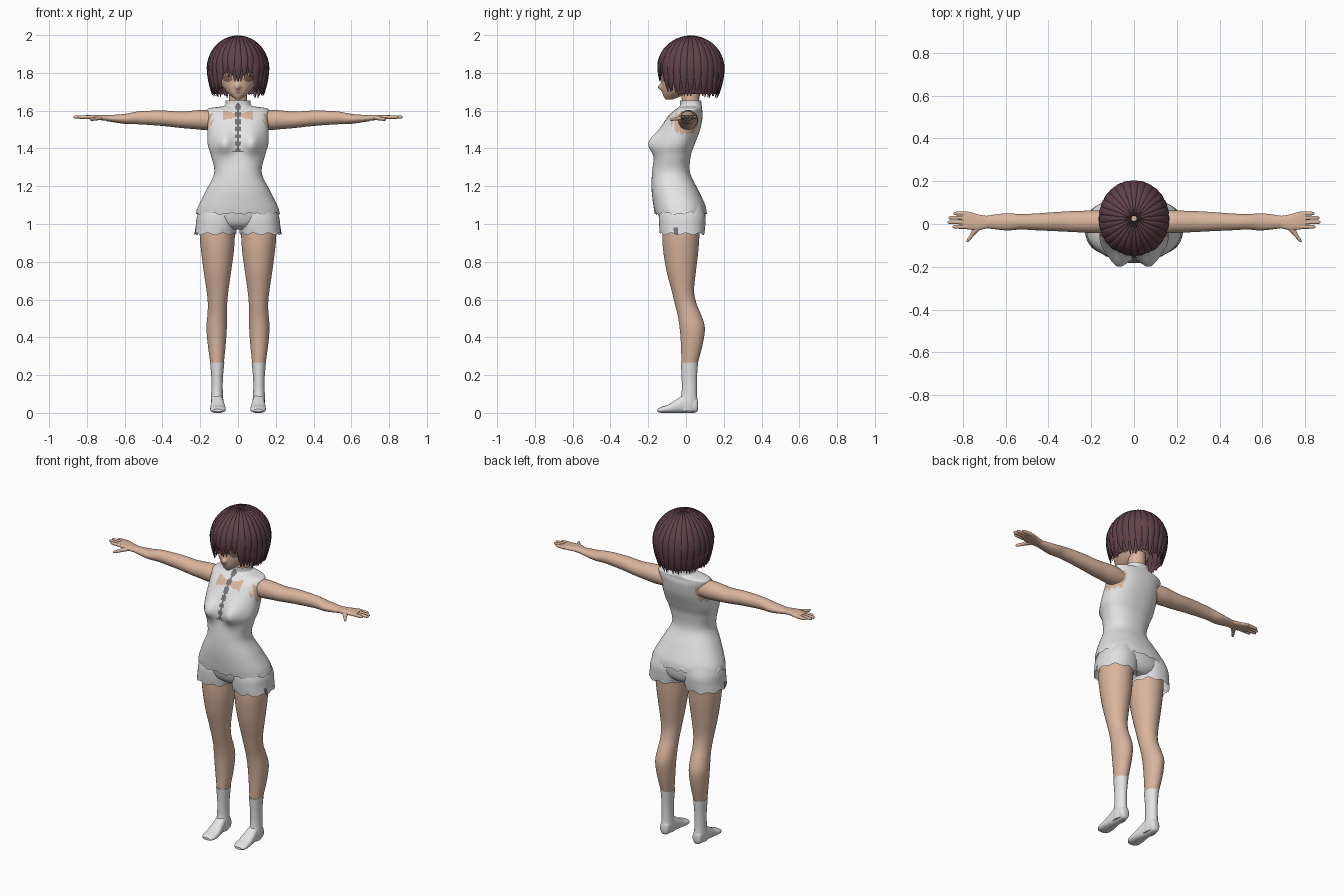
import bpy, bmesh, math, random
from mathutils import Vector

if "Cube" in bpy.data.objects:
    bpy.data.objects.remove(bpy.data.objects["Cube"])
random.seed(4)


def material(name, r, g, b):
    m = bpy.data.materials.new(name)
    m.use_nodes = True
    m.diffuse_color = (r, g, b, 1)
    m.node_tree.nodes["Principled BSDF"].inputs["Base Color"].default_value = (r, g, b, 1)
    return m


SKIN = material("skin", .70, .46, .34)
SHIRT = material("shirt_white", .78, .78, .78)
SHORTS = material("shorts_white", .74, .74, .75)
SOCK = material("sock_white", .78, .78, .78)
HAIR = material("hair_plum", .12, .055, .07)
TRIM = material("trim_grey", .18, .17, .18)
EYE = material("eye_brown", .22, .12, .09)


def finish(name, bm, mats, rule=None, mirror=False):
    bmesh.ops.recalc_face_normals(bm, faces=bm.faces[:])
    if rule:
        for f in bm.faces:
            f.material_index = rule(f.calc_center_median())
    me = bpy.data.meshes.new(name)
    bm.to_mesh(me)
    bm.free()
    for m in mats:
        me.materials.append(m)
    me.shade_smooth()
    me.set_sharp_from_angle(angle=math.radians(50))
    ob = bpy.data.objects.new(name, me)
    bpy.context.scene.collection.objects.link(ob)
    if mirror:
        ob.modifiers.new("mirror", "MIRROR").use_mirror_merge = False
    return ob


def smooth_rings(rings, steps):
    # Catmull-Rom interpolation between the given cross-sections
    out = []
    last = len(rings) - 1
    for i in range(last):
        quad = [rings[max(0, min(last, i + k))] for k in (-1, 0, 1, 2)]
        for s in range(steps):
            t = s / steps
            out.append([b + .5 * t * (c - a + t * (2 * a - 5 * b + 4 * c - d + t * (3 * (b - c) + d - a)))
                        for a, b, c, d in zip(*quad)])
    return out + [list(rings[-1])]


def bridge(bm, rows, cap):
    n = len(rows[0])
    for a, b in zip(rows, rows[1:]):
        for j in range(n):
            bm.faces.new((a[j], a[(j + 1) % n], b[(j + 1) % n], b[j]))
    if cap:
        bm.faces.new(rows[0])
        bm.faces.new(rows[-1])


def loft(name, rings, mats, axis="z", n=32, steps=5, cap=True, power=1, warp=None,
         rule=None, mirror=False, drop=None):
    # each ring: position on the axis, then low/high extents on the two other axes
    place = {"x": lambda t, u, v: (t, u, v), "y": lambda t, u, v: (u, t, v),
             "z": lambda t, u, v: (u, v, t)}[axis]
    bm = bmesh.new()
    rows = []
    for t, u0, u1, v0, v1 in smooth_rings(rings, steps):
        row = []
        for j in range(n):
            a = 2 * math.pi * (j + .5) / n
            c, s = (math.copysign(abs(k) ** power, k) for k in (math.cos(a), math.sin(a)))
            p = Vector(place(t, (u0 + u1 + (u1 - u0) * c) / 2, (v0 + v1 + (v1 - v0) * s) / 2))
            if warp:
                warp(p)
            row.append(bm.verts.new(p))
        rows.append(row)
    bridge(bm, rows, cap)
    if drop:
        gone = [f for f in bm.faces if drop(f.calc_center_median())]
        bmesh.ops.delete(bm, geom=gone, context="FACES")
    return finish(name, bm, mats, rule, mirror)


def even(*rings):
    # rings that are symmetric in x: (z, half width, front, back)
    return [(z, -w, w, f, b) for z, w, f, b in rings]


# Shirt with bust, ragged hem, chest opening, lacing and arm holes
def shirt_warp(p):
    if p.y < -.06:
        p.y -= .046 * math.exp(-((abs(p.x) - .075) / .05) ** 2 - ((p.z - 1.43) / .06) ** 2)
    if p.z < 1.075:
        a = math.atan2(p.y, p.x)
        p.z += .008 * math.sin(17 * a) * math.sin(7 * a + 1)


def shirt_rule(c):
    x = abs(c.x)
    if c.y < -.02:
        width = .026 if c.z < 1.39 else .012 + .005 * math.sin(c.z * 160)
        if x < width and 1.38 < c.z < 1.64:
            return 2
        if x < .082 and abs(c.z - 1.576) < .008 + .22 * x:
            return 1
    hole = (c.y / .072) ** 2 + ((c.z - 1.535) / .06) ** 2
    return 1 if x > .11 and hole < 1 + .25 * math.sin(c.y * 220) else 0


loft("shirt", even((1.055, .222, -.165, .11), (1.1, .208, -.173, .102), (1.18, .168, -.182, .065),
                   (1.27, .126, -.18, .022), (1.36, .142, -.168, .025), (1.42, .16, -.163, .045),
                   (1.5, .162, -.138, .075), (1.57, .163, -.095, .088), (1.603, .164, -.06, .086),
                   (1.614, .145, -.045, .086), (1.622, .09, -.036, .085), (1.63, .069, -.032, .083),
                   (1.655, .066, -.033, .08)),
     (SHIRT, SKIN, TRIM), n=144, steps=9, cap=False, power=.88, warp=shirt_warp, rule=shirt_rule)

# Shorts: hips and two wide legs
loft("shorts_hips", even((.97, .1, -.09, .07), (1, .18, -.13, .095), (1.06, .205, -.148, .103),
                         (1.12, .18, -.14, .085), (1.2, .12, -.1, .03)), (SHORTS,), n=48)


def shorts_warp(p):
    if p.z < .965:
        p.z += .006 * math.sin(9 * math.atan2(p.y + .02, p.x - .12))


loft("shorts_legs", [(1.1, .01, .19, -.13, .085), (1.04, .002, .217, -.142, .102),
                     (.99, .004, .224, -.142, .102), (.947, .01, .23, -.138, .098)],
     (SHORTS, TRIM), n=64, steps=6, cap=False, power=.9, warp=shorts_warp, mirror=True,
     rule=lambda c: 1 if c.x > .18 and abs(c.y + .05) < .015 and c.z < .985 else 0)

# Legs, socks and feet
loft("legs", [(1.03, .012, .198, -.12, .08), (.94, .016, .203, -.126, .072),
              (.85, .022, .195, -.12, .065), (.75, .036, .182, -.103, .053),
              (.65, .05, .167, -.077, .043), (.58, .057, .16, -.06, .055),
              (.52, .058, .162, -.045, .08), (.45, .059, .167, -.034, .1),
              (.36, .065, .16, -.027, .088), (.255, .076, .145, -.024, .06)], (SKIN,), mirror=True)
loft("socks", [(.267, .072, .148, -.028, .064), (.18, .08, .141, -.023, .058),
               (.1, .08, .142, -.024, .058), (.05, .076, .144, -.04, .062),
               (.01, .08, .14, -.04, .052)], (SOCK,), mirror=True)
loft("feet", [(.064, .098, .122, .02, .055), (.052, .082, .137, .002, .08), (0, .078, .141, 0, .1),
              (-.04, .072, .144, 0, .078), (-.09, .066, .147, 0, .046),
              (-.13, .068, .146, 0, .032), (-.152, .085, .132, .006, .02)],
     (SOCK,), axis="y", power=.85, mirror=True)

# Arms, palms, fingers and thumbs
loft("arms", [(.11, -.04, .06, 1.5, 1.597), (.18, -.043, .064, 1.498, 1.604),
              (.24, -.04, .062, 1.503, 1.6), (.3, -.037, .06, 1.508, 1.595),
              (.38, -.033, .055, 1.517, 1.6), (.45, -.03, .05, 1.523, 1.6),
              (.53, -.026, .046, 1.528, 1.596), (.6, -.03, .05, 1.53, 1.583),
              (.7, -.018, .037, 1.545, 1.575)], (SKIN,), axis="x", mirror=True)
loft("palms", [(.68, -.018, .037, 1.545, 1.575), (.73, -.029, .045, 1.55, 1.578),
               (.77, -.026, .057, 1.554, 1.578), (.805, -.021, .058, 1.558, 1.576)],
     (SKIN,), axis="x", power=.8, mirror=True)
for finger, y, tip in (("index", -.013, .85), ("middle", .008, .872),
                       ("ring", .029, .868), ("little", .049, .845)):
    loft(finger + "_fingers", [(x, y - r, y + r, 1.566 - r, 1.566 + r) for x, r in
                               ((.78, .01), (.82, .0095), (tip - .01, .008), (tip, .003))],
         (SKIN,), axis="x", n=12, mirror=True)
loft("thumbs", [(.005, .69, .745, 1.553, 1.574), (-.025, .718, .757, 1.55, 1.572),
                (-.05, .744, .768, 1.548, 1.566), (-.075, .766, .783, 1.546, 1.562),
                (-.085, .776, .783, 1.55, 1.557)], (SKIN,), axis="y", n=16, mirror=True)

# Neck and head with nose, eyes and mouth
loft("neck", even((1.6, .055, -.025, .075), (1.65, .048, -.022, .07), (1.74, .05, -.03, .075)), (SKIN,))


def face_warp(p):
    if p.y < -.05:
        p.y -= .02 * math.exp(-(p.x / .013) ** 2 - ((p.z - 1.725) / .016) ** 2)


def face_rule(c):
    if c.y > -.05:
        return 0
    eye = ((abs(c.x) - .056) / .028) ** 2 + ((c.z - 1.772) / .019) ** 2 < 1
    mouth = abs(c.x) < .013 and abs(c.z - 1.694) < .002
    return 1 if eye or mouth else 0


loft("head", even((1.66, .012, -.108, -.07), (1.675, .033, -.118, -.03), (1.7, .062, -.126, .03),
                  (1.74, .09, -.13, .08), (1.79, .105, -.131, .12), (1.86, .11, -.126, .14),
                  (1.93, .085, -.075, .11), (1.955, .03, -.01, .06)),
     (SKIN, EYE), n=112, steps=14, warp=face_warp, rule=face_rule)

# Hair: bob outline, inner cap and overlapping tapered locks
TOP, BROW = 1.99, 1.82


def hair_radius(z):
    if z > BROW:
        return math.sqrt(max(0, 1 - ((z - BROW) / (TOP - BROW)) ** 2))
    return 1 - .15 * ((BROW - z) / .15) ** 2


def hair_rings(scale):
    for i in range(25):
        z = 1.977 - i * .012
        r = hair_radius(z) * scale
        yield z, .158 * r, .025 - .172 * r, .025 + .172 * r


loft("hair_cap", even(*hair_rings(.95)), (HAIR,), n=64, steps=1, cap=False,
     drop=lambda c: c.y < -.035 and c.z < 1.835)


def lock(bm, angle, end, width, thick, scale):
    out = Vector((math.sin(angle), -math.cos(angle), 0))
    side = Vector((math.cos(angle), math.sin(angle), 0))
    rows = []
    for i in range(19):
        s = .04 + .96 * i / 18
        z = TOP - (TOP - end) * (1 - math.cos(s * math.pi / 2))
        r = hair_radius(z) * scale
        taper = max(.04, min(1, (1 - s) / .3)) ** .7
        normal = (out * r + Vector((0, 0, max(0, (z - BROW) / (TOP - BROW))))).normalized()
        centre = Vector((.158 * r * out.x, .025 + .172 * r * out.y, BROW + (z - BROW) * scale if z > BROW else z))
        rows.append([bm.verts.new(centre + side * width * max(r, .1) * taper * math.cos(a)
                                  + normal * thick * taper * math.sin(a))
                     for a in (k * math.pi / 5 for k in range(10))])
    bridge(bm, rows, True)


def lock_end(angle):
    a = abs(math.remainder(angle, 2 * math.pi))
    if a < .12:
        return 1.755
    if a < .6:
        return 1.79 + random.uniform(-.012, .012)
    return (1.7 if a < 1.1 else 1.685 if a < 2 else 1.675) + random.uniform(-.01, .012)


bm = bmesh.new()
COUNT = 28
for layer, scale in ((0, .985), (.5, .955)):
    for k in range(COUNT):
        angle = 2 * math.pi * (k + layer) / COUNT
        lock(bm, angle, lock_end(angle), random.uniform(.024, .03), .011, scale)
finish("hair_locks", bm, (HAIR,))
